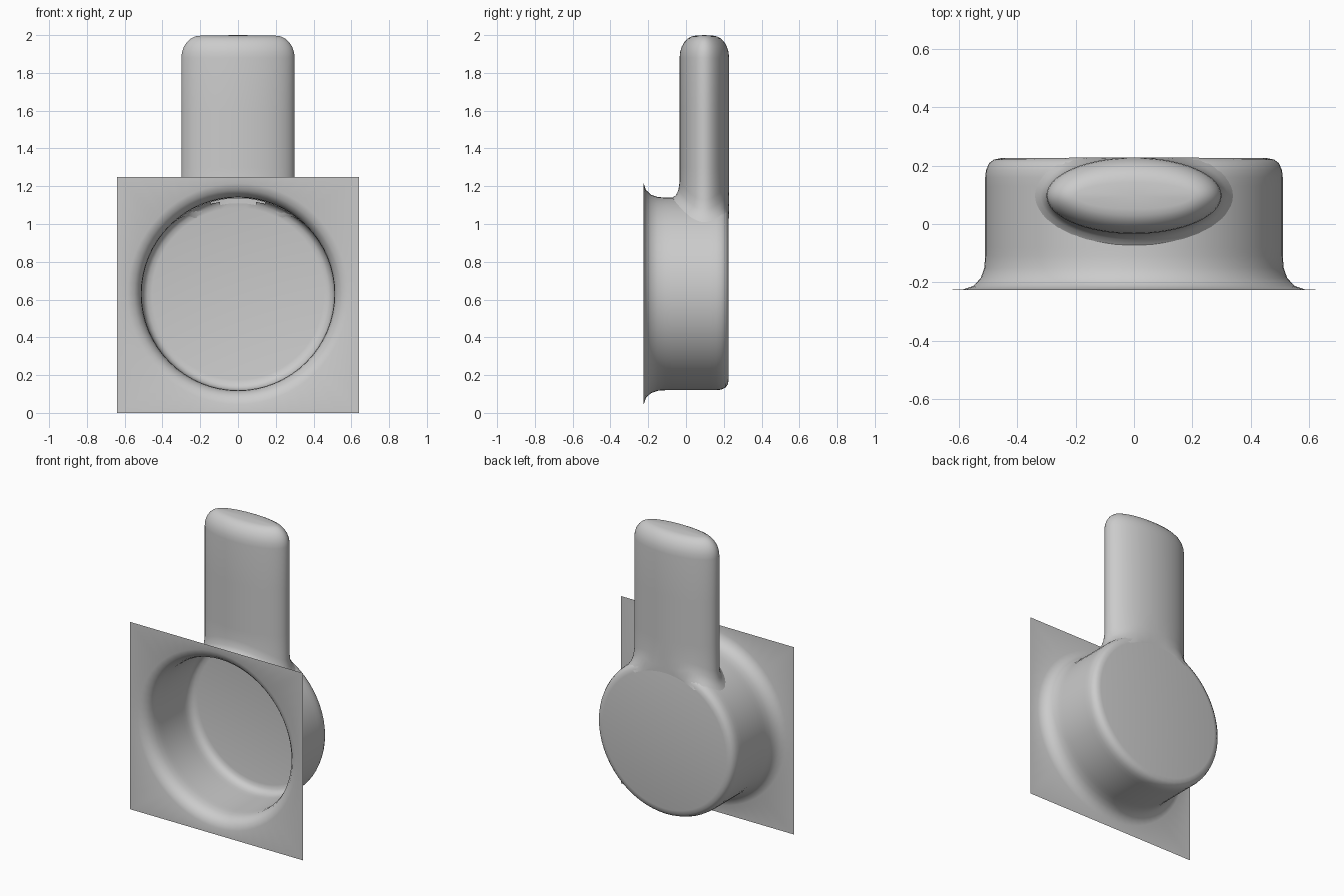
import bpy, bmesh
from math import sin, cos, pi, sqrt, radians

if "Cube" in bpy.data.objects:
    bpy.data.objects.remove(bpy.data.objects["Cube"])

SEG = 64
CZ, R = 0.63, 0.51          # drum centre height and radius
HY, HX, HD = 0.097, 0.30, 0.131   # handle centre y, half width, half depth


def bridge(bm, a, b):
    n = len(a)
    for i in range(n):
        j = (i + 1) % n
        bm.faces.new((a[i], a[j], b[j], b[i]))


def fan(bm, ring, co):
    c = bm.verts.new(co)
    for i in range(len(ring)):
        bm.faces.new((ring[i], ring[(i + 1) % len(ring)], c))


def finish(bm, name):
    bmesh.ops.recalc_face_normals(bm, faces=bm.faces)
    me = bpy.data.meshes.new(name)
    bm.to_mesh(me)
    bm.free()
    ob = bpy.data.objects.new(name, me)
    bpy.context.collection.objects.link(ob)
    bpy.ops.object.select_all(action='DESELECT')
    ob.select_set(True)
    bpy.context.view_layer.objects.active = ob
    bpy.ops.object.shade_smooth_by_angle(angle=radians(35))
    return ob


# Drum profile (radius, y): flare at the front plate, straight wall, rounded back rim
profile = [(0.585, -0.224), (0.55, -0.212), (0.525, -0.185), (0.513, -0.15)]
profile += [(R, -0.11 + 0.03 * k) for k in range(10)]
profile += [(0.507, 0.185), (0.497, 0.208), (0.48, 0.221), (0.455, 0.226)]


def drum_radius(y):
    for (r0, y0), (r1, y1) in zip(profile, profile[1:]):
        if y0 <= y <= y1:
            return r0 + (r1 - r0) * (y - y0) / (y1 - y0)
    return profile[-1][0]


# Square front plate and open drum as one thin sheet
bm = bmesh.new()
angles = [2 * pi * i / SEG for i in range(SEG)]
square = []
for a in angles:
    m = max(abs(cos(a)), abs(sin(a)))
    square.append(bm.verts.new((0.64 * cos(a) / m, -0.226, 0.625 + 0.625 * sin(a) / m)))
prev = square
for r, y in profile:
    ring = [bm.verts.new((r * cos(a), y, CZ + r * sin(a))) for a in angles]
    bridge(bm, prev, ring)
    prev = ring
fan(bm, prev, (0, 0.226, CZ))


# Open the drum wall underneath the hollow handle
def under_handle(v):
    x, y, z = v.co
    return z > 0.95 and y < 0.222 and (x / HX) ** 2 + ((y - HY) / HD) ** 2 < 1


bmesh.ops.delete(bm, geom=[f for f in bm.faces if all(under_handle(v) for v in f.verts)],
                 context='FACES')
finish(bm, "plate_and_drum")

# Handle: oval tube seated on the drum, with a blended foot and rounded top
bm = bmesh.new()


def oval(sx, sy, zfun):
    ring = []
    for a in angles:
        x = sx * cos(a)
        y = min(HY + sy * sin(a), 0.228)
        ring.append(bm.verts.new((x, y, zfun(x, y))))
    return ring


def on_drum(lift):
    return lambda x, y: CZ + sqrt(drum_radius(y) ** 2 - x * x) - 0.004 + lift


rings = [oval(HX + f, HD + f, on_drum(l))
         for f, l in [(0.045, 0.0), (0.02, 0.015), (0.006, 0.045), (0.0, 0.09)]]
for z in (1.3, 1.6, 1.88):
    rings.append(oval(HX, HD, lambda x, y, z=z: z))
for k in range(1, 7):
    t = k * pi / 12
    c = 1 - cos(t)
    rings.append(oval(HX - 0.10 * c, HD - 0.085 * c, lambda x, y, t=t: 1.88 + 0.117 * sin(t)))
for a, b in zip(rings, rings[1:]):
    bridge(bm, a, b)
fan(bm, rings[-1], (0, HY, 2.0))
finish(bm, "handle")
